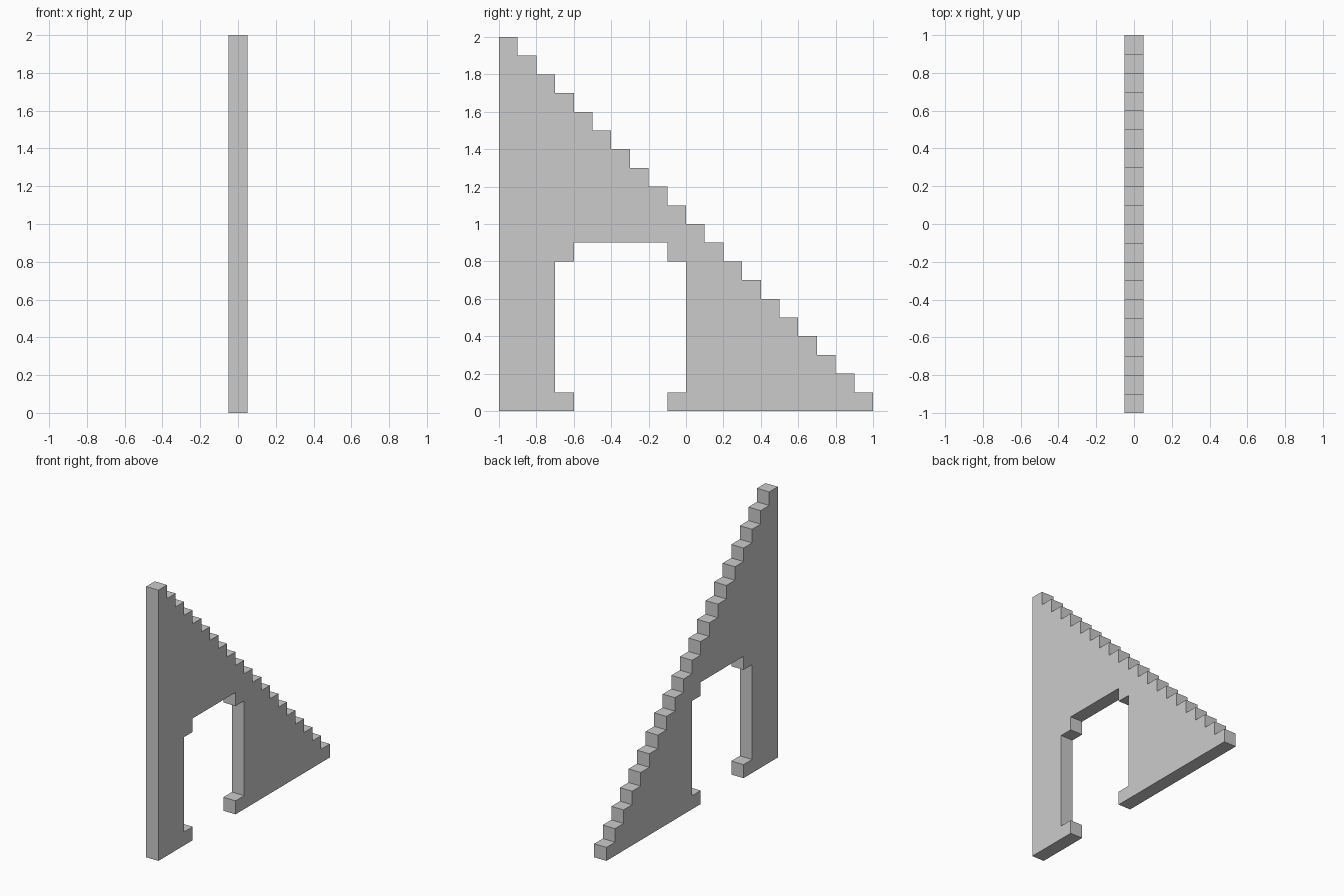
import bpy, bmesh

if "Cube" in bpy.data.objects:
    bpy.data.objects.remove(bpy.data.objects["Cube"])

STEP, COUNT, THICK = 0.1, 20, 0.1

# Side profile (y, z): floor line with the stepped doorway cut out of it
profile = [(-1, 0), (-0.6, 0), (-0.6, 0.1), (-0.7, 0.1), (-0.7, 0.8), (-0.6, 0.8),
           (-0.6, 0.9), (-0.1, 0.9), (-0.1, 0.8), (0, 0.8), (0, 0.1), (-0.1, 0.1),
           (-0.1, 0), (1, 0)]

# Staircase edge climbing from the back to the front
for i in range(COUNT):
    z = (i + 1) * STEP
    profile += [(1 - i * STEP, z), (1 - (i + 1) * STEP, z)]

# Extrude the profile across the wall thickness
bm = bmesh.new()
face = bm.faces.new([bm.verts.new((-THICK / 2, y, z)) for y, z in profile])
result = bmesh.ops.extrude_face_region(bm, geom=[face], use_keep_orig=True)
verts = [g for g in result["geom"] if isinstance(g, bmesh.types.BMVert)]
bmesh.ops.translate(bm, verts=verts, vec=(THICK, 0, 0))
bmesh.ops.recalc_face_normals(bm, faces=bm.faces)

mesh = bpy.data.meshes.new("stair_side_wall")
bm.to_mesh(mesh)
bm.free()
wall = bpy.data.objects.new("stair_side_wall", mesh)
bpy.context.collection.objects.link(wall)
